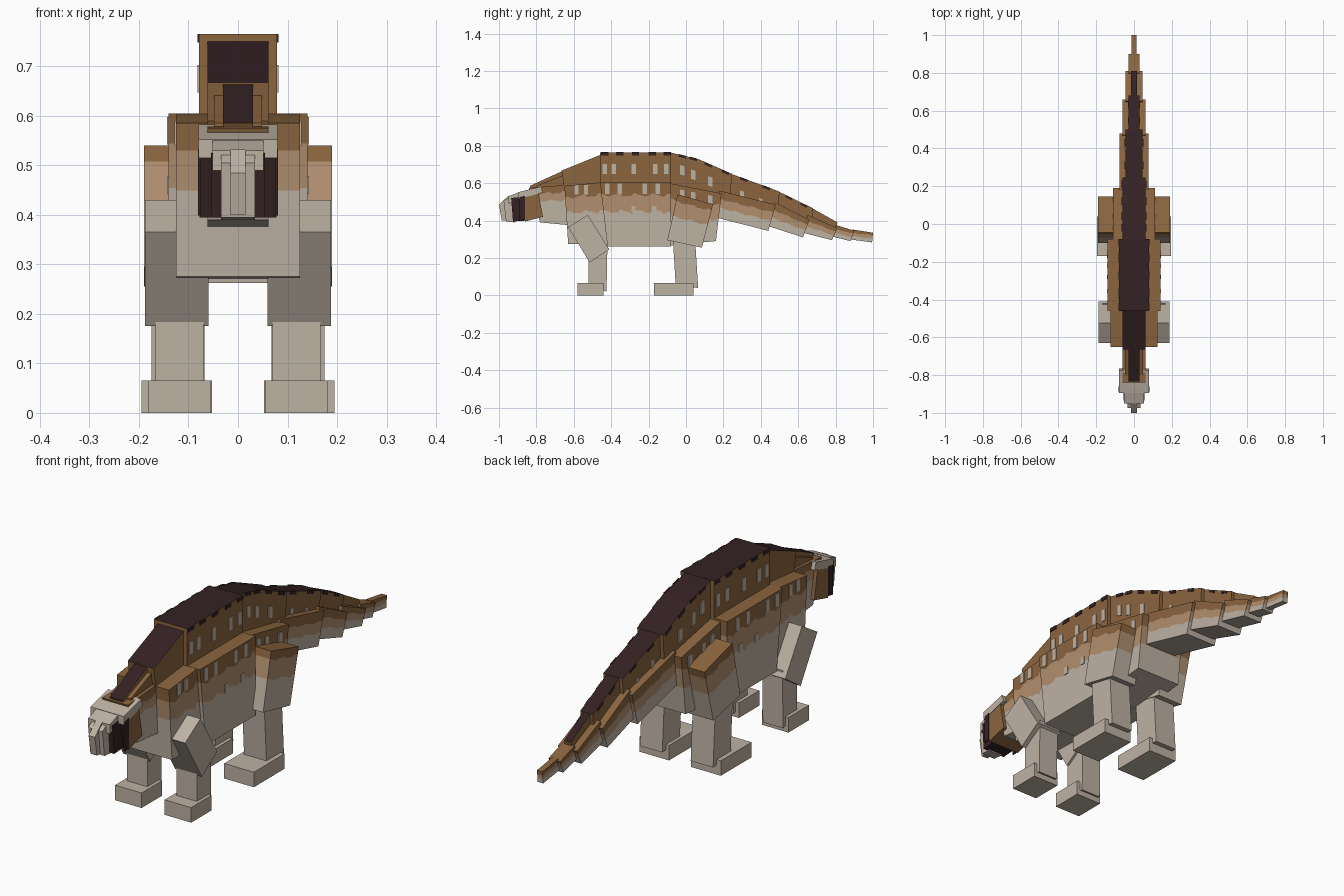
import bpy, bmesh, math
from mathutils import Vector

if "Cube" in bpy.data.objects:
    bpy.data.objects.remove(bpy.data.objects["Cube"])


def linear(c):
    c /= 255
    return c / 12.92 if c <= 0.04045 else ((c + 0.055) / 1.055) ** 2.4


def material(name, rgb):
    m = bpy.data.materials.new(name)
    col = tuple(linear(c) for c in rgb) + (1,)
    m.diffuse_color = col
    m.use_nodes = True
    bsdf = m.node_tree.nodes["Principled BSDF"]
    bsdf.inputs["Base Color"].default_value = col
    bsdf.inputs["Roughness"].default_value = 0.9
    return m


CREAM, TAN, BROWN, DARK = range(4)
MATS = [material("cream", (190, 178, 164)), material("tan", (177, 144, 112)),
        material("brown", (139, 101, 63)), material("dark_brown", (52, 33, 35))]


def finish(name, bm):
    bmesh.ops.recalc_face_normals(bm, faces=bm.faces[:])
    me = bpy.data.meshes.new(name)
    bm.to_mesh(me)
    bm.free()
    for m in MATS:
        me.materials.append(m)
    ob = bpy.data.objects.new(name, me)
    bpy.context.collection.objects.link(ob)
    return ob


def block(name, quad, w, bands=((1, CREAM),), top=None, front=None, cx=0, wave=0.0):
    """Side-profile block. quad = (y, z) of top front, top back, bottom back,
    bottom front; bands = (upper limit as a fraction of height, colour)."""
    tf, tb, bb, bf = [Vector((0, y, z)) for y, z in quad]
    n = max(1, round((tb - tf).length / 0.02)) if wave else 1
    limits = [0] + [b[0] for b in bands]
    bm = bmesh.new()
    grid = {}
    for s in (-1, 1):
        for i in range(n + 1):
            t = i / n
            lo, hi = bf.lerp(bb, t), tf.lerp(tb, t)
            for j, f in enumerate(limits):
                if 0 < f < 1:
                    f += wave * (math.sin(i * 1.3 + j) + 0.6 * math.sin(i * 2.9))
                p = lo.lerp(hi, f)
                grid[s, i, j] = bm.verts.new((cx + s * w, p.y, p.z))

    def face(keys, mat):
        bm.faces.new([grid[k] for k in keys]).material_index = mat

    rows = len(bands)
    for j, (_, mat) in enumerate(bands):
        for i in range(n):
            for s in (-1, 1):
                face([(s, i, j), (s, i + 1, j), (s, i + 1, j + 1), (s, i, j + 1)], mat)
        for i, m in ((0, mat if front is None else front), (n, mat)):
            face([(-1, i, j), (1, i, j), (1, i, j + 1), (-1, i, j + 1)], m)
    for i in range(n):
        for j, m in ((0, bands[0][1]), (rows, bands[-1][1] if top is None else top)):
            face([(-1, i, j), (1, i, j), (1, i + 1, j), (-1, i + 1, j)], m)
    return finish(name, bm)


def plates(name, spots, mat):
    """Thin mirrored plates; each spot is (y, z, half width of body, size y, size z, slope)."""
    bm = bmesh.new()
    for y, z, w, sy, sz, slope in spots:
        for s in (-1, 1):
            new = bmesh.ops.create_cube(bm, size=1)["verts"]
            for v in new:
                y0 = v.co.y * sy
                v.co = (s * w + v.co.x * 0.006, y + y0, z + v.co.z * sz + y0 * slope)
    for f in bm.faces:
        f.material_index = mat
    finish(name, bm)


THREE = ((0.54, CREAM), (0.8, TAN), (1, BROWN))
TAIL = ((0.38, CREAM), (0.7, TAN), (1, BROWN))
RIDGE = ((1, BROWN),)

# Body from neck to tail tip
body = [
    ("neck", ((-.84, .575), (-.64, .59), (-.62, .375), (-.78, .39)), .062,
     ((.62, CREAM), (.82, TAN), (1, BROWN))),
    ("chest", ((-.65, .585), (-.45, .605), (-.42, .27), (-.63, .275)), .125, THREE),
    ("torso", ((-.46, .605), (-.08, .605), (-.08, .262), (-.42, .262)), .14, THREE),
    ("hips", ((-.09, .60), (.19, .545), (.16, .29), (-.10, .265)), .11,
     ((.45, CREAM), (.76, TAN), (1, BROWN))),
    ("tail_base", ((.18, .56), (.48, .485), (.44, .345), (.165, .415)), .077, TAIL),
    ("tail_second", ((.47, .50), (.66, .405), (.625, .31), (.44, .37)), .062, TAIL),
    ("tail_third", ((.65, .43), (.81, .36), (.78, .295), (.625, .335)), .046, TAIL),
    ("tail_fourth", ((.80, .377), (.90, .345), (.88, .29), (.78, .315)), .028, TAIL),
    ("tail_tip", ((.89, .352), (1.0, .335), (.995, .283), (.87, .30)), .013, TAIL),
]
for name, quad, w, bands in body:
    block(name, quad, w, bands, wave=0.025)

# Dark-topped back ridge
ridge = [
    ("neck_ridge", ((-.835, .585), (-.66, .665), (-.64, .56), (-.82, .56)), .03),
    ("chest_ridge", ((-.665, .667), (-.455, .752), (-.44, .57), (-.65, .57)), .062),
    ("torso_ridge", ((-.46, .765), (-.08, .765), (-.08, .58), (-.46, .58)), .079),
    ("hip_ridge_front", ((-.08, .763), (.07, .727), (.07, .53), (-.08, .56)), .062),
    ("hip_ridge_back", ((.07, .727), (.245, .65), (.235, .49), (.07, .53)), .062),
    ("tail_ridge_base", ((.24, .65), (.50, .555), (.49, .44), (.22, .49)), .046),
    ("tail_ridge_middle", ((.50, .553), (.68, .465), (.67, .37), (.48, .44)), .03),
    ("tail_ridge_end", ((.68, .463), (.81, .39), (.80, .34), (.67, .37)), .016),
]
for name, quad, w in ridge:
    block(name, quad, w, RIDGE, top=DARK)
block("neck_ridge_base", ((-.80, .585), (-.65, .645), (-.64, .56), (-.80, .56)), .048, RIDGE)

# Head
block("cheeks", ((-.885, .53), (-.79, .555), (-.765, .42), (-.86, .395)), .078,
      RIDGE, front=DARK)
block("face_mask", ((-.935, .52), (-.86, .53), (-.85, .40), (-.925, .395)), .055, ((1, DARK),))
plates("cheek_masks", [(-.875, .465, .078, .028, .128, .2)], DARK)
block("head_crest", ((-.895, .552), (-.775, .582), (-.765, .55), (-.895, .515)), .08)
block("brow", ((-.95, .53), (-.88, .556), (-.88, .51), (-.95, .49)), .052)
block("snout", ((-.975, .505), (-.92, .54), (-.915, .39), (-.962, .395)), .034)
block("beak", ((-1.0, .485), (-.95, .532), (-.945, .40), (-.985, .40)), .015)

# Legs, mirrored
limbs = [
    ("upper_arm", ((-.63, .365), (-.525, .43), (-.41, .245), (-.515, .175)), .06, .188,
     ((1, CREAM),)),
    ("forearm", ((-.52, .26), (-.42, .27), (-.425, .02), (-.52, .05)), .07, .167, ((1, CREAM),)),
    ("front_foot", ((-.58, .065), (-.44, .065), (-.44, 0), (-.58, 0)), .055, .182, ((1, CREAM),)),
    ("thigh", ((-.045, .54), (.145, .487), (.085, .255), (-.10, .295)), .065, .19,
     ((.52, CREAM), (.85, TAN), (1, BROWN))),
    ("shin", ((-.07, .30), (.05, .28), (.065, .04), (-.055, .05)), .068, .175, ((1, CREAM),)),
    ("hind_foot", ((-.17, .065), (.04, .065), (.04, 0), (-.17, 0)), .053, .195, ((1, CREAM),)),
]
for side, s in (("left", 1), ("right", -1)):
    for name, quad, x0, x1, bands in limbs:
        block(f"{side}_{name}", quad, (x1 - x0) / 2, bands, cx=s * (x0 + x1) / 2,
              wave=0.02 if len(bands) > 1 else 0)

# Cream spots along the flanks and ridge
spots = [(y, .565, .125, .022, .05, 0) for y in (-.585, -.535)]
spots += [(y, .57, .14, .024, .055, 0) for y in (-.42, -.355, -.22, -.15)]
spots += [(y, .535 - .2 * y, .11, .024, .05, -.2) for y in (-.02, .04, .13)]
spots += [(y, .46, .14, .022, .035, 0) for y in (-.28, -.17)]
spots += [(y, .675, .079, .024, .055, 0) for y in (-.435, -.385, -.28, -.165, -.105)]
spots += [(y, .66 - .4 * y, .062, .024, .05, -.3) for y in (-.02, .04, .13)]
spots += [(y, .66 - .4 * y, .046, .02, .035, -.35) for y in (.30, .40)]
plates("cream_spots", spots, CREAM)

# Dark notches hanging from the ridge edge
notches = [(y, .757, .079, .04, .017, 0) for y in (-.435, -.355, -.27, -.18, -.10)]
notches += [(y, .739 - .24 * y, .062, .04, .014, -.24) for y in (-.02, .04)]
notches += [(y, .75 - .44 * y, .062, .04, .014, -.44) for y in (.12, .21)]
notches += [(y, .732 - .365 * y, .046, .04, .014, -.365) for y in (.31, .43)]
notches += [(y, .79 - .489 * y, .03, .035, .012, -.489) for y in (.55, .63)]
plates("dark_notches", notches, DARK)
